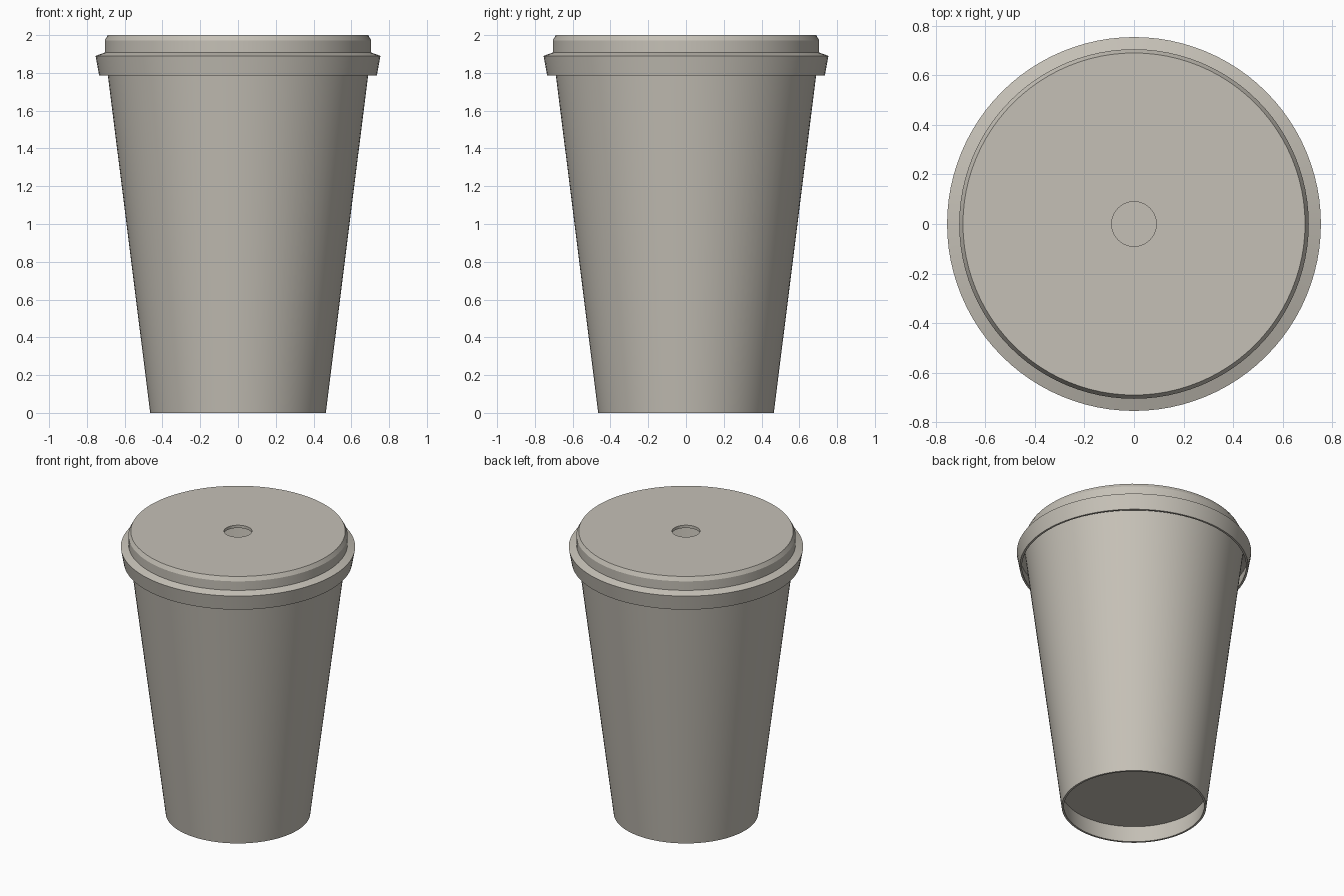
import bpy, bmesh, math

if "Cube" in bpy.data.objects:
    bpy.data.objects.remove(bpy.data.objects["Cube"])

SEGMENTS = 96

# One warm grey for the whole model
warm_grey = bpy.data.materials.new("warm_grey")
warm_grey.diffuse_color = (0.56, 0.53, 0.47, 1.0)
warm_grey.use_nodes = True
warm_grey.node_tree.nodes["Principled BSDF"].inputs["Base Color"].default_value = warm_grey.diffuse_color


def lathe(name, profile, closed):
    """Turn an (r, z) profile around z; points with r = 0 become poles."""
    bm = bmesh.new()
    rings = []
    for r, z in profile:
        if r == 0:
            rings.append([bm.verts.new((0, 0, z))] * SEGMENTS)
        else:
            rings.append([bm.verts.new((r * math.cos(a), r * math.sin(a), z))
                          for a in (math.tau * i / SEGMENTS for i in range(SEGMENTS))])
    pairs = list(zip(rings, rings[1:]))
    if closed:
        pairs.append((rings[-1], rings[0]))
    for low, high in pairs:
        for i in range(SEGMENTS):
            j = (i + 1) % SEGMENTS
            corners = list(dict.fromkeys((low[i], low[j], high[j], high[i])))
            bm.faces.new(corners)
    bmesh.ops.recalc_face_normals(bm, faces=bm.faces)
    mesh = bpy.data.meshes.new(name)
    bm.to_mesh(mesh)
    bm.free()
    mesh.materials.append(warm_grey)
    obj = bpy.data.objects.new(name, mesh)
    bpy.context.collection.objects.link(obj)
    bpy.ops.object.select_all(action='DESELECT')
    obj.select_set(True)
    bpy.context.view_layer.objects.active = obj
    bpy.ops.object.shade_smooth_by_angle(angle=math.radians(20))
    return obj


# Hollow tapered cup with a raised floor and a thin foot ring
lathe("cup", [
    (0, 0.12), (0.466, 0.12), (0.451, 0.0),
    (0.465, 0.0), (0.70, 1.875),
    (0.686, 1.875), (0.468, 0.135), (0, 0.135),
], closed=False)

# Lid shell: flared skirt, shoulder, bevelled top and central drinking hole
lathe("lid", [
    (0.09, 2.0), (0.69, 2.0), (0.705, 1.972), (0.705, 1.908),
    (0.754, 1.89), (0.735, 1.785),
    (0.721, 1.785), (0.738, 1.878), (0.69, 1.895),
    (0.69, 1.966), (0.68, 1.98), (0.09, 1.98),
], closed=True)
